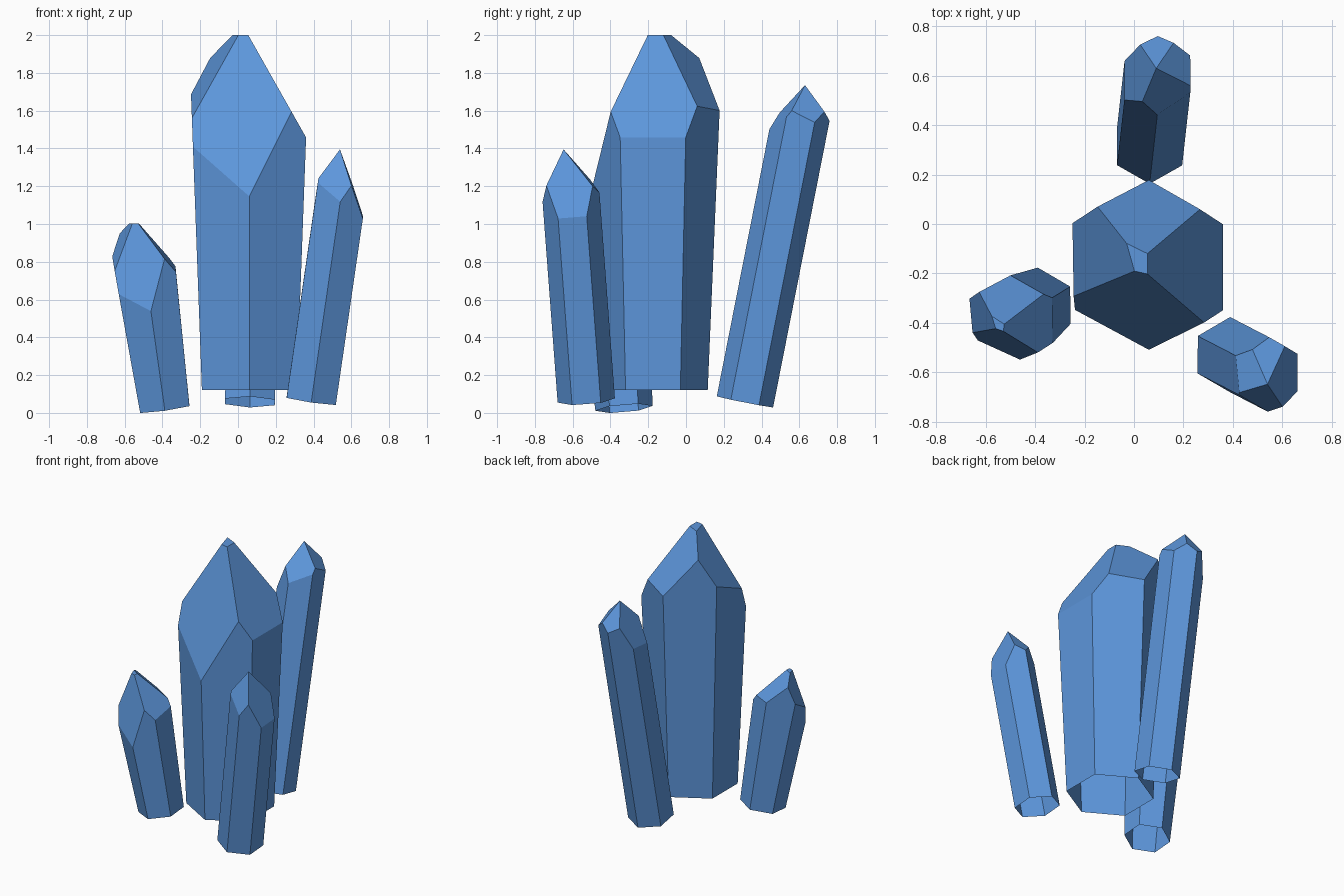
import bpy, bmesh, math
from mathutils import Vector

old = bpy.data.objects.get("Cube")
if old:
    bpy.data.objects.remove(old, do_unlink=True)

# One blue mineral colour
blue = bpy.data.materials.new("crystal_blue")
blue.use_nodes = True
color = (0.11, 0.31, 0.72, 1)
blue.diffuse_color = color
blue.node_tree.nodes["Principled BSDF"].inputs["Base Color"].default_value = color


def crystal(name, base, radius, lean, flare, pivot, facets, length=2.4):
    """Open-bottomed leaning hexagonal prism whose tip is cut by sloped planes.
    Each facet is (x slope, y slope, height above the pivot)."""
    bm = bmesh.new()
    axis = Vector((*lean, 1)).normalized()
    turn = Vector((0, 0, 1)).rotation_difference(axis)

    def ring(distance):
        r = radius + flare * distance
        corners = [math.radians(30 + 60 * i) for i in range(6)]
        return [bm.verts.new(Vector(base) + turn @ Vector(
            (r * math.cos(a), r * math.sin(a), distance))) for a in corners]

    # Prism walls and temporary flat top
    low, high = ring(0), ring(length)
    for i in range(6):
        j = (i + 1) % 6
        bm.faces.new((low[i], low[j], high[j], high[i]))
    bm.faces.new(high)

    # Cut every tip facet and close the cut
    for slope_x, slope_y, height in facets:
        cut = bmesh.ops.bisect_plane(
            bm, geom=bm.verts[:] + bm.edges[:] + bm.faces[:], dist=1e-5,
            plane_co=(*pivot, height), plane_no=(-slope_x, -slope_y, 1),
            clear_outer=True)
        rim = [e for e in cut["geom_cut"] if isinstance(e, bmesh.types.BMEdge)]
        bmesh.ops.edgeloop_fill(bm, edges=rim)

    bmesh.ops.recalc_face_normals(bm, faces=bm.faces[:])
    mesh = bpy.data.meshes.new(name)
    bm.to_mesh(mesh)
    bm.free()
    mesh.materials.append(blue)
    obj = bpy.data.objects.new(name, mesh)
    bpy.context.collection.objects.link(obj)
    return obj


# Large upright crystal with a tiny flat top
crystal("main_crystal", (0.06, -0.175, 0.12), 0.29, (0, 0), 0.0425,
        (0.06, -0.175),
        [(0.63, 2.8, 2.08), (-1.77, 0, 1.99), (-0.65, -1.33, 2.07),
         (1.6, 0.45, 2.1), (0, 0, 2)])

# Front crystal leaning to the left side
crystal("front_left_crystal", (0.388, -0.528, 0.066), 0.152, (0.145, -0.075), 0,
        (0.54, -0.648),
        [(-3, 0.1, 1.395), (0.6, 2.5, 1.395), (1.485, -0.49, 1.395),
         (-0.15, -1.2, 1.395)])

# Tall slim crystal leaning backwards
crystal("back_crystal", (0.063, 0.312, 0.058), 0.152, (0.022, 0.197), 0,
        (0.09, 0.63),
        [(-0.35, 1.23, 1.735), (-1.24, -0.52, 1.735), (0.14, -1.46, 1.735),
         (2.4, 0.08, 1.735)])

# Short crystal leaning to the right side
crystal("front_right_crystal", (-0.388, -0.328, 0.024), 0.152, (-0.14, -0.085),
        0.045, (-0.55, -0.4),
        [(1.79, 5.1, 1.137), (-1.25, 0.15, 1.035), (-0.52, -0.81, 1.012),
         (2.55, 0.8, 1.045), (0, 0, 1.003)])
